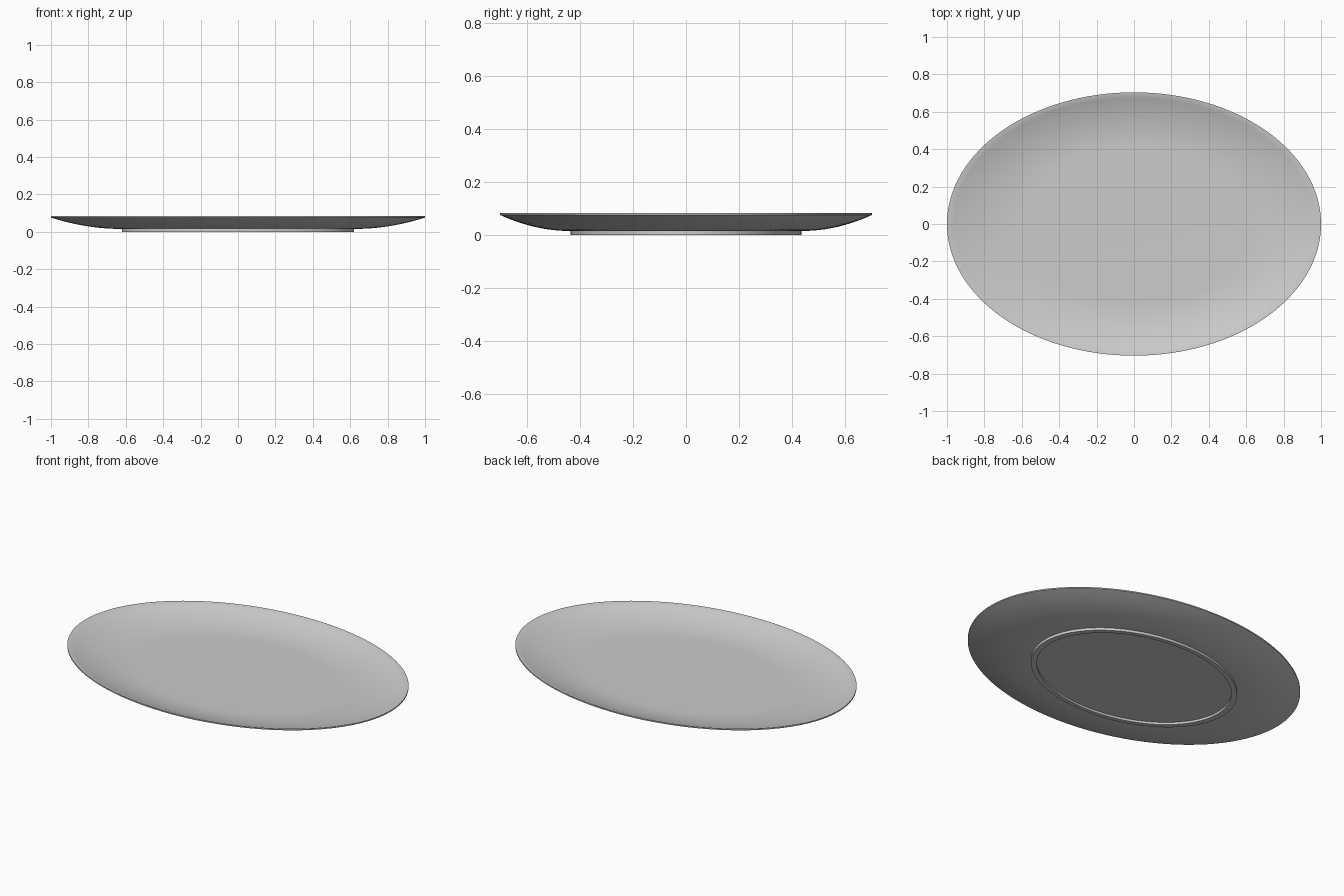
import bpy, bmesh, math

cube = bpy.data.objects.get("Cube")
if cube:
    bpy.data.objects.remove(cube, do_unlink=True)

SEGMENTS = 128
OVAL = 0.704        # depth of the oval relative to its width

glaze = bpy.data.materials.new("grey glaze")
glaze.use_nodes = True
colour = (0.6, 0.6, 0.6, 1)
glaze.diffuse_color = colour
glaze.node_tree.nodes["Principled BSDF"].inputs["Base Color"].default_value = colour


def sweep(r0, z0, r1, z1, steps=12):
    """Profile points rising ever more steeply from r0 to r1."""
    return [(r0 + (r1 - r0) * i / steps, z0 + (z1 - z0) * (i / steps) ** 2)
            for i in range(steps + 1)]


def lathe_oval(name, profile):
    """Spin a profile that starts and ends on the axis into an oval solid."""
    bm = bmesh.new()
    rings = []
    for r, z in profile:
        ring = []
        for i in range(SEGMENTS):
            a = math.tau * i / SEGMENTS
            ring.append(bm.verts.new((r * math.cos(a), OVAL * r * math.sin(a), z)))
        rings.append(ring)
    for low, high in zip(rings, rings[1:]):
        for i in range(SEGMENTS):
            j = (i + 1) % SEGMENTS
            bm.faces.new((low[i], low[j], high[j], high[i]))
    bm.faces.new(rings[0][::-1])
    bm.faces.new(rings[-1])
    bmesh.ops.recalc_face_normals(bm, faces=bm.faces)
    mesh = bpy.data.meshes.new(name)
    bm.to_mesh(mesh)
    bm.free()
    obj = bpy.data.objects.new(name, mesh)
    bpy.context.collection.objects.link(obj)
    mesh.materials.append(glaze)
    bpy.ops.object.select_all(action='DESELECT')
    obj.select_set(True)
    bpy.context.view_layer.objects.active = obj
    bpy.ops.object.shade_smooth_by_angle(angle=math.radians(30))


# Underside recess and foot ring
foot = [(0.585, 0.013), (0.585, 0), (0.62, 0), (0.62, 0.015)]
# Outer wall, thin rim, then the inner slope down to the flat well
outside = sweep(0.62, 0.015, 1.0, 0.076)[1:]
inside = sweep(0.6, 0.024, 0.992, 0.083)[::-1]
lathe_oval("oval_plate", foot + outside + [(1.0, 0.083)] + inside)
